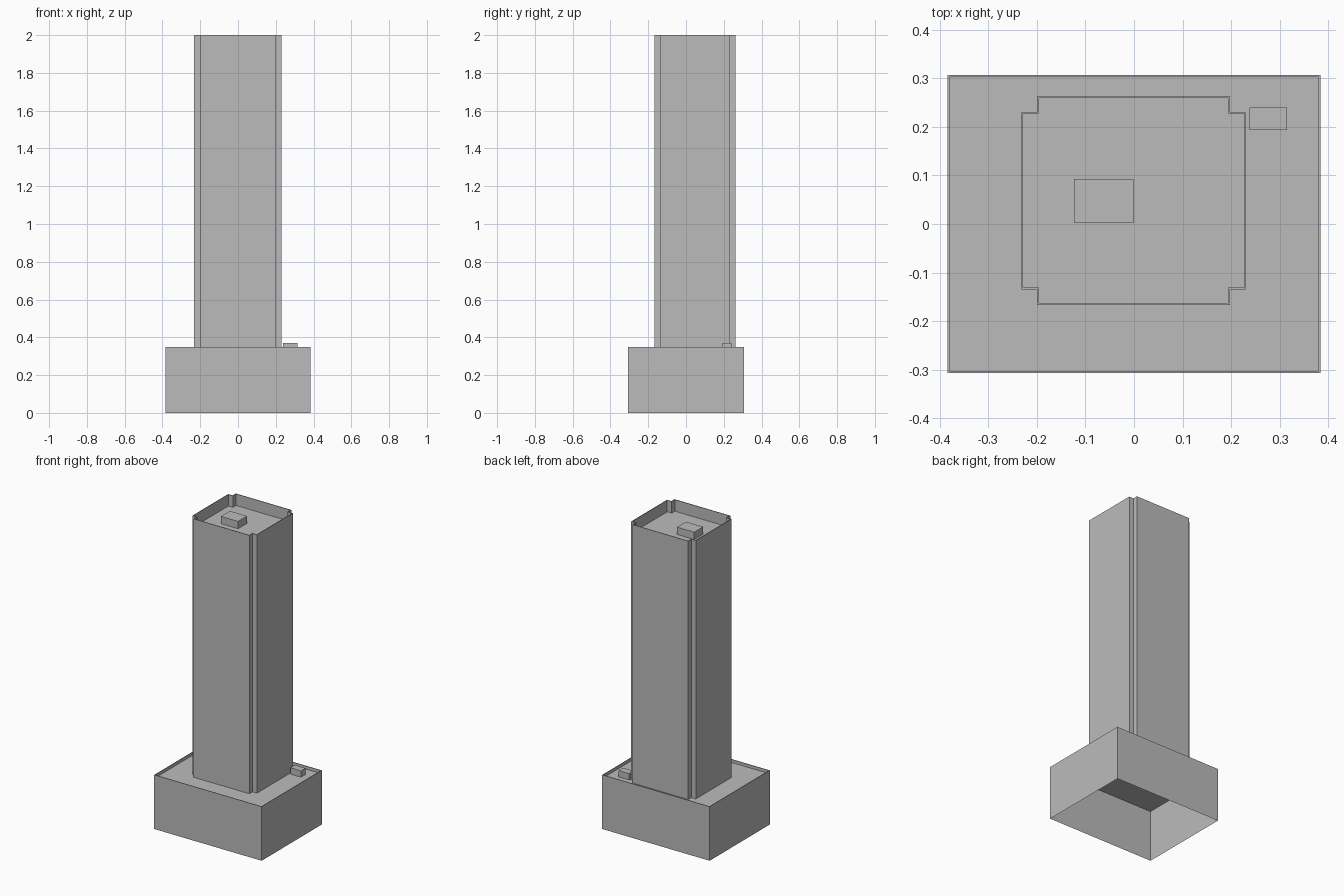
import bpy
import bmesh

# Remove the default cube
cube = bpy.data.objects.get("Cube")
if cube:
    bpy.data.objects.remove(cube, do_unlink=True)

# Single plain grey for the whole building
grey = bpy.data.materials.new("plain_grey")
grey.use_nodes = True
colour = (0.5, 0.5, 0.5, 1)
grey.diffuse_color = colour
grey.node_tree.nodes["Principled BSDF"].inputs["Base Color"].default_value = colour


def finish(name, bm):
    mesh = bpy.data.meshes.new(name)
    bm.to_mesh(mesh)
    bm.free()
    mesh.materials.append(grey)
    obj = bpy.data.objects.new(name, mesh)
    bpy.context.collection.objects.link(obj)
    return obj


def rectangle(hx, hy):
    return [(-hx, -hy), (hx, -hy), (hx, hy), (-hx, hy)]


def notched(hx, hy, notch):
    """Rectangle with a square step cut from every corner."""
    nx, ny = hx - notch, hy - notch
    return [(-nx, -hy), (nx, -hy), (nx, -ny), (hx, -ny), (hx, ny), (nx, ny),
            (nx, hy), (-nx, hy), (-nx, ny), (-hx, ny), (-hx, -ny), (-nx, -ny)]


def parapet_block(name, outer, inner, base, top, deck, centre=(0, 0)):
    """Walls open at the bottom, a thin rim, and a sunken roof deck."""
    bm = bmesh.new()
    rings = []
    for outline, z in ((outer, base), (outer, top), (inner, top), (inner, deck)):
        rings.append([bm.verts.new((x + centre[0], y + centre[1], z))
                      for x, y in outline])
    count = len(outer)
    for low, high in zip(rings, rings[1:]):
        for i in range(count):
            j = (i + 1) % count
            bm.faces.new((low[i], low[j], high[j], high[i]))
    bm.faces.new(rings[-1])
    return finish(name, bm)


def box(name, x0, x1, y0, y1, z0, z1):
    bm = bmesh.new()
    bmesh.ops.create_cube(bm, size=1)
    bmesh.ops.scale(bm, vec=(x1 - x0, y1 - y0, z1 - z0), verts=bm.verts)
    bmesh.ops.translate(bm, vec=((x0 + x1) / 2, (y0 + y1) / 2, (z0 + z1) / 2),
                        verts=bm.verts)
    return finish(name, bm)


RIM = 0.004
PODIUM_DECK = 0.33
TOWER_DECK = 1.925

# Wide podium
hx, hy = 0.384, 0.307
parapet_block("podium", rectangle(hx, hy), rectangle(hx - RIM, hy - RIM),
              0, 0.35, PODIUM_DECK)

# Tall tower with stepped corners
hx, hy, notch = 0.231, 0.215, 0.032
parapet_block("tower", notched(hx, hy, notch), notched(hx - RIM, hy - RIM, notch),
              PODIUM_DECK, 2, TOWER_DECK, centre=(-0.001, 0.048))

# Rooftop service boxes
box("tower_roof_box", -0.124, -0.001, 0.002, 0.093, TOWER_DECK, 1.972)
box("podium_roof_box", 0.238, 0.315, 0.194, 0.24, PODIUM_DECK, 0.371)
